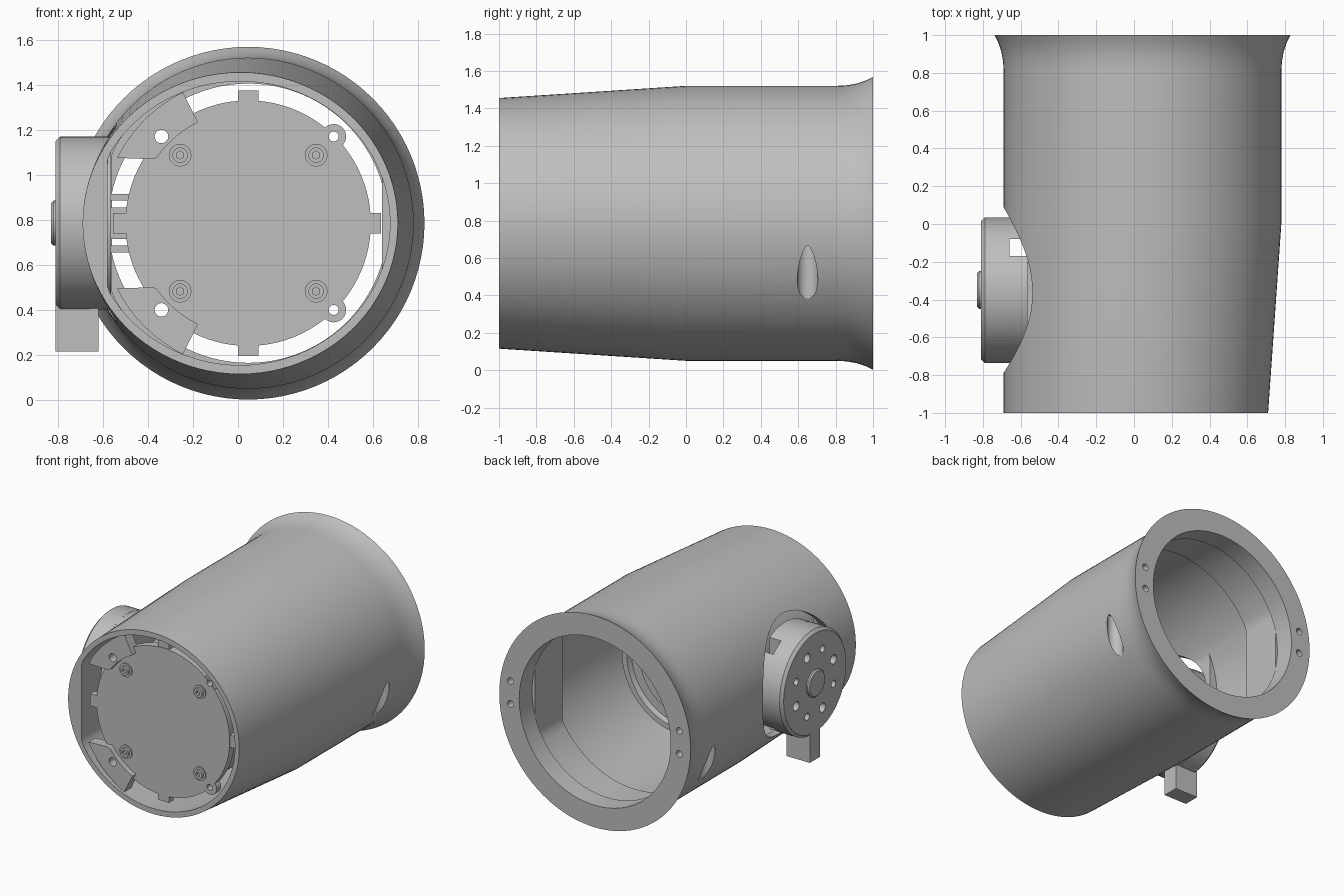
import bpy, bmesh, math
from mathutils import Matrix, Vector

cube = bpy.data.objects.get("Cube")
if cube:
    bpy.data.objects.remove(cube, do_unlink=True)

grey = bpy.data.materials.new("plain_grey")
grey.use_nodes = True
COLOUR = (0.52, 0.52, 0.52, 1)
grey.diffuse_color = COLOUR
grey.node_tree.nodes["Principled BSDF"].inputs["Base Color"].default_value = COLOUR

CX, CZ = 0.045, 0.785      # main axis
MY = -0.35                 # side motor centre along y


def finish(name, bm):
    bmesh.ops.recalc_face_normals(bm, faces=bm.faces)
    mesh = bpy.data.meshes.new(name)
    bm.to_mesh(mesh)
    bm.free()
    mesh.materials.append(grey)
    ob = bpy.data.objects.new(name, mesh)
    bpy.context.collection.objects.link(ob)
    return ob


def loft(name, rings, closed=False):
    """Skin a list of equal-length point rings."""
    bm = bmesh.new()
    vs = [[bm.verts.new(p) for p in ring] for ring in rings]
    n = len(vs[0])
    pairs = list(zip(vs, vs[1:])) + ([(vs[-1], vs[0])] if closed else [])
    for a, b in pairs:
        for i in range(n):
            j = (i + 1) % n
            bm.faces.new((a[i], a[j], b[j], b[i]))
    if not closed:
        bm.faces.new(vs[0])
        bm.faces.new(vs[-1])
    return finish(name, bm)


def turned(name, axis, centre, profile, n=64):
    """Solid of revolution about x, y or z; profile is (position, radius)."""
    k = "xyz".index(axis)
    rings = []
    for t, r in profile:
        ring = []
        for i in range(n):
            a = 2 * math.pi * i / n
            p = [0, 0, 0]
            p[k] = t
            p[(k + 1) % 3] = centre[(k + 1) % 3] + r * math.cos(a)
            p[(k + 2) % 3] = centre[(k + 2) % 3] + r * math.sin(a)
            ring.append(p)
        rings.append(ring)
    return loft(name, rings)


def rod(name, axis, centre, a, b, r, n=32):
    return turned(name, axis, centre, [(a, r), (b, r)], n)


def box(name, x0, x1, y0, y1, z0, z1):
    return loft(name, [[(x0, y, z0), (x1, y, z0), (x1, y, z1), (x0, y, z1)] for y in (y0, y1)])


def combine(ob, others, op="DIFFERENCE"):
    """Apply booleans and drop the helper solids."""
    for o in others:
        m = ob.modifiers.new("bool", "BOOLEAN")
        m.operation, m.object, m.solver = op, o, "EXACT"
    bpy.context.view_layer.update()
    dg = bpy.context.evaluated_depsgraph_get()
    mesh = bpy.data.meshes.new_from_object(ob.evaluated_get(dg))
    ob.modifiers.clear()
    ob.data = mesh
    for o in others:
        bpy.data.objects.remove(o, do_unlink=True)
    return ob


# Tubular shell: (y, centre x, radius x, radius z, flat limits in x)
OPEN = (-9, 9)
PADS = (-0.56, 0.64)
MOUTH = (-0.58, 9)
stations = [
    (-1, 0.01, 0.70, 0.67, OPEN), (0, CX, 0.735, 0.735, OPEN), (0.8, CX, 0.735, 0.735, OPEN),
    (0.86, CX, 0.738, 0.738, OPEN), (0.91, CX, 0.747, 0.747, OPEN),
    (0.96, CX, 0.763, 0.763, OPEN), (1, CX, 0.783, 0.783, OPEN),
    (1, CX, 0.62, 0.62, OPEN), (0.85, CX, 0.62, 0.62, OPEN),
    (0.85, CX, 0.68, 0.68, PADS), (0.53, CX, 0.68, 0.68, PADS),
    (0.53, CX, 0.69, 0.69, OPEN), (0.12, CX, 0.69, 0.69, OPEN),
    (0.12, CX, 0.69, 0.69, MOUTH), (-1, 0.01, 0.665, 0.63, MOUTH),
]
rings = []
for y, cx, rx, rz, (lo, hi) in stations:
    angles = [2 * math.pi * i / 96 for i in range(96)]
    rings.append([(min(max(cx + rx * math.cos(a), lo), hi), y, CZ + rz * math.sin(a)) for a in angles])
shell = loft("shell", rings, closed=True)

# Side opening, screw pockets under both sides, small holes in the rear flange
cutters = [rod("cut", "x", (0, MY, CZ), -1.2, -0.3, 0.437, 96)]
for side in (-1, 1):
    cutters.append(rod("cut", "z", (CX + side * 0.67, 0.65, 0), 0.02, 0.7, 0.055))
    for dz in (-0.055, 0.115):
        cutters.append(rod("cut", "y", (CX + side * 0.69, 0, CZ + dz), 0.9, 1.1, 0.025, 20))
combine(shell, cutters)

# Front plate with four tabs and two ears
plate = rod("front_plate", "y", (CX, 0, CZ), -0.94, -0.88, 0.545, 96)
adds = [box("tab_v", CX - 0.045, CX + 0.045, -0.935, -0.885, CZ - 0.59, CZ + 0.59),
        box("tab_h", CX - 0.6, CX + 0.59, -0.935, -0.885, CZ - 0.045, CZ + 0.045)]
holes = []
for s in (-1, 1):
    z = CZ + s * 0.385
    adds.append(rod("ear", "y", (0.425, 0, z), -0.935, -0.885, 0.055))
    holes.append(rod("cut", "y", (0.425, 0, z), -1.1, -0.7, 0.022))
    holes.append(rod("cut", "y", (-0.34, 0, z), -1.1, -0.7, 0.03))
combine(plate, adds, "UNION")
combine(plate, holes)

# Main motor body behind the plate, with a stepped rear
turned("main_motor", "y", (CX, 0, CZ), [
    (-0.88, 0.5), (-0.03, 0.5), (0, 0.48), (0, 0.44), (-0.04, 0.43),
    (-0.04, 0.36), (-0.02, 0.35), (-0.02, 0.1), (0.01, 0.1)], 96)

# Socket screws on the plate
for sx in (-1, 1):
    for sz in (-1, 1):
        c = (CX + sx * 0.302, 0, CZ + sz * 0.302)
        rod("screw_washer", "y", c, -0.948, -0.93, 0.05)
        head = rod("screw_head", "y", c, -0.965, -0.93, 0.034)
        combine(head, [rod("cut", "y", c, -1, -0.945, 0.018, 6)])

# Curved mounting brackets at upper and lower left of the mouth
for s in (-1, 1):
    rings = []
    for i in range(17):
        a = math.radians(116.5 + i * 37 / 16)
        ring = []
        for r, y in ((0.5, -0.98), (0.65, -0.98), (0.65, -0.9), (0.5, -0.9)):
            x = CX + r * math.cos(a)
            z = max(r * math.sin(a), 0.285)
            ring.append((max(x, -0.585), y, CZ + s * z))
        rings.append(ring)
    bracket = loft("bracket", rings)
    combine(bracket, [rod("cut", "y", (-0.34, 0, CZ + s * 0.385), -1.1, -0.7, 0.03)])

# Side motor disc with bolt circle
disc = turned("side_motor", "x", (0, MY, CZ), [
    (-0.81, 0.365), (-0.79, 0.385), (-0.66, 0.385)], 96)
cutters = []
for i in range(8):
    a = math.radians(22.5 + 45 * i)
    c = (0, MY + 0.235 * math.cos(a), CZ + 0.235 * math.sin(a))
    cutters.append(rod("cut", "x", c, -0.9, -0.74, 0.034 if i % 2 else 0.026, 20))
combine(disc, cutters)
turned("side_hub", "x", (0, MY, CZ), [(-0.77, 0.1), (-0.82, 0.1), (-0.83, 0.09)], 48)

# Rear drum of the side motor, slotted across, and its fixing post
drum = rod("side_motor_rear", "x", (0, MY, CZ), -0.665, -0.565, 0.384, 96)
combine(drum, [box("cut", -0.66, -0.4, -0.17, -0.08, 0, 2)])
for s in (-1, 1):
    box("side_rib", -0.57, -0.44, -0.62, -0.2, CZ + s * 0.1, CZ + s * 0.13)
box("side_post", -0.57, -0.42, -0.6, -0.22, CZ - 0.07, CZ + 0.07)

# Cable connector under the side motor
box("connector", -0.81, -0.62, MY - 0.06, MY + 0.06, 0.215, 0.45)

# Smooth shading with sharp edges kept
bpy.ops.object.select_all(action="DESELECT")
for ob in bpy.context.collection.objects:
    if ob.type == "MESH":
        ob.select_set(True)
        bpy.context.view_layer.objects.active = ob
bpy.ops.object.shade_smooth_by_angle(angle=math.radians(30))
